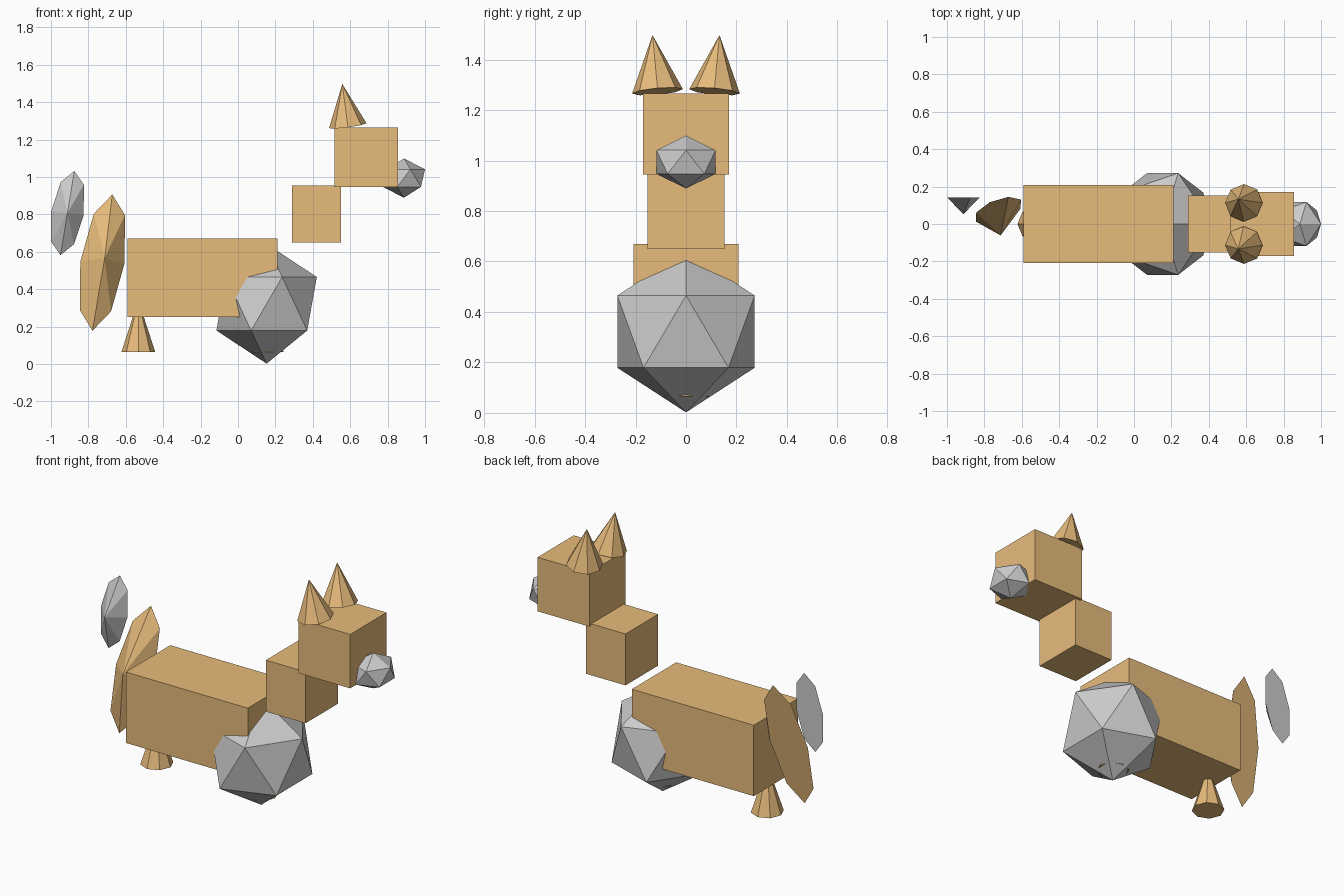
import bpy
import bmesh
from math import radians
from mathutils import Matrix, Vector

if "Cube" in bpy.data.objects:
    bpy.data.objects.remove(bpy.data.objects["Cube"])

tan = bpy.data.materials.new("tan_fur")
tan.diffuse_color = (0.8, 0.5, 0.2, 1)
tan.use_nodes = True
tan.node_tree.nodes["Principled BSDF"].inputs["Base Color"].default_value = tan.diffuse_color


def finish(name, bm, mat=None):
    bmesh.ops.recalc_face_normals(bm, faces=bm.faces[:])
    mesh = bpy.data.meshes.new(name)
    bm.to_mesh(mesh)
    bm.free()
    if mat:
        mesh.materials.append(mat)
    obj = bpy.data.objects.new(name, mesh)
    bpy.context.collection.objects.link(obj)
    return obj


def box(name, lo, hi):
    lo, hi = Vector(lo), Vector(hi)
    m = Matrix.Translation((lo + hi) / 2) @ Matrix.Diagonal((*(hi - lo), 1))
    bm = bmesh.new()
    bmesh.ops.create_cube(bm, size=1, matrix=m)
    return finish(name, bm, tan)


def ball(name, centre, radii):
    m = Matrix.Translation(centre) @ Matrix.Diagonal((*radii, 1))
    bm = bmesh.new()
    bmesh.ops.create_icosphere(bm, subdivisions=1, radius=1, matrix=m)
    return finish(name, bm)


def cone(name, base, side_a, side_b, tip, mat=tan):
    """Eight-sided cone: base centre, two base half-axes, offset to the tip."""
    m = Matrix((side_a, side_b, tip)).transposed().to_4x4()
    bm = bmesh.new()
    bmesh.ops.create_cone(bm, cap_ends=True, segments=8, radius1=1, radius2=0, depth=1,
                          matrix=Matrix.Translation(base) @ m @ Matrix.Translation((0, 0, 0.5)))
    bmesh.ops.remove_doubles(bm, verts=bm.verts[:], dist=1e-5)
    return finish(name, bm, mat)


# Torso, neck and head blocks
box("body", (-0.59, -0.208, 0.25), (0.21, 0.208, 0.67))
box("neck", (0.29, -0.153, 0.65), (0.55, 0.153, 0.955))
box("head", (0.515, -0.17, 0.945), (0.855, 0.17, 1.265))

# Pale chest and snout
ball("chest", (0.153, 0, 0.322), (0.30, 0.32, 0.32))
ball("snout", (0.887, 0, 0.994), (0.126, 0.138, 0.105))

# Legs, widening to the foot
for name, x in (("front_leg", 0.153), ("back_leg", -0.533)):
    cone(name, (x, 0, 0.065), (0.09, 0, 0), (0, 0.09, 0), (0, 0, 0.278))

# Ears, leaning back and outward
for name, s in (("left_ear", 1), ("right_ear", -1)):
    r = Matrix.Rotation(radians(-7.5), 3, 'Y') @ Matrix.Rotation(radians(-5 * s), 3, 'X')
    cone(name, (0.587, s * 0.113, 1.274), r @ Vector((0.101, 0, 0)),
         r @ Vector((0, 0.101, 0)), r @ Vector((0, 0, 0.226)))

# Flattened tail and pale tail tip
cone("tail", (-0.725, 0.072, 0.542), (0.118, 0.01, -0.005),
     (0.053, 0.073, 0.364), (0.012, -0.133, 0.025))
cone("tail_tip", (-0.912, 0.143, 0.807), (0.087, 0, -0.01),
     (0.037, 0, 0.225), (0, -0.091, 0), None)
